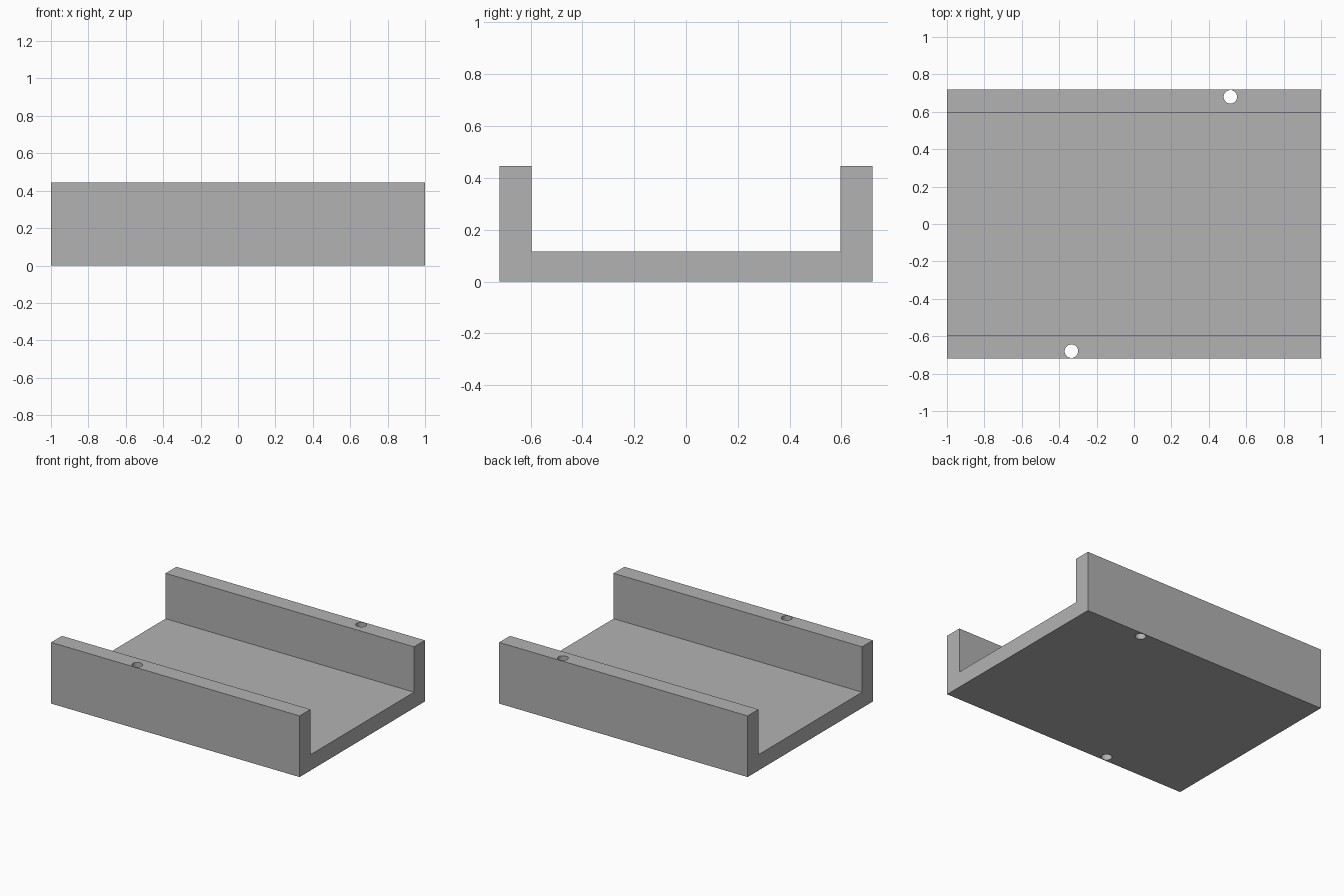
import bpy
import bmesh
from mathutils import Vector

cube = bpy.data.objects.get("Cube")
if cube:
    bpy.data.objects.remove(cube, do_unlink=True)

LENGTH, HALF_WIDTH, HEIGHT = 2.0, 0.72, 0.445
INNER, FLOOR = 0.596, 0.115
HOLE_RADIUS = 0.036
HOLES = {"front": (-0.335, -0.68), "back": (0.515, 0.68)}

grey = bpy.data.materials.new("plain grey")
grey.use_nodes = True
colour = (0.448, 0.448, 0.448, 1)
grey.diffuse_color = colour
grey.node_tree.nodes["Principled BSDF"].inputs["Base Color"].default_value = colour

# U-shaped channel: half a profile, mirrored in y and extruded along x
half = [(HALF_WIDTH, 0), (HALF_WIDTH, HEIGHT), (INNER, HEIGHT), (INNER, FLOOR)]
profile = half + [(-y, z) for y, z in reversed(half)]
bm = bmesh.new()
end = bm.faces.new([bm.verts.new((-LENGTH / 2, y, z)) for y, z in profile])
extruded = bmesh.ops.extrude_face_region(bm, geom=[end], use_keep_orig=True)
verts = [v for v in extruded["geom"] if isinstance(v, bmesh.types.BMVert)]
bmesh.ops.translate(bm, verts=verts, vec=Vector((LENGTH, 0, 0)))
bmesh.ops.recalc_face_normals(bm, faces=bm.faces)
mesh = bpy.data.meshes.new("channel_block")
bm.to_mesh(mesh)
bm.free()
mesh.materials.append(grey)
channel = bpy.data.objects.new("channel_block", mesh)
bpy.context.collection.objects.link(channel)

# One vertical screw hole through each side wall
for side, (x, y) in HOLES.items():
    bpy.ops.mesh.primitive_cylinder_add(
        vertices=48, radius=HOLE_RADIUS, depth=1, location=(x, y, HEIGHT / 2))
    cutter = bpy.context.object
    cutter.name = side + "_hole_cutter"
    cutter.data.materials.append(grey)
    cutter.hide_render = True
    cutter.hide_set(True)
    cut = channel.modifiers.new(side + "_hole", 'BOOLEAN')
    cut.operation = 'DIFFERENCE'
    cut.solver = 'EXACT'
    cut.object = cutter

# Bake the cuts, drop the cutters and smooth the hole walls
bpy.ops.object.select_all(action='DESELECT')
bpy.context.view_layer.objects.active = channel
channel.select_set(True)
for modifier in list(channel.modifiers):
    cutter = modifier.object
    bpy.ops.object.modifier_apply(modifier=modifier.name)
    bpy.data.objects.remove(cutter, do_unlink=True)
bpy.ops.object.shade_smooth_by_angle()
